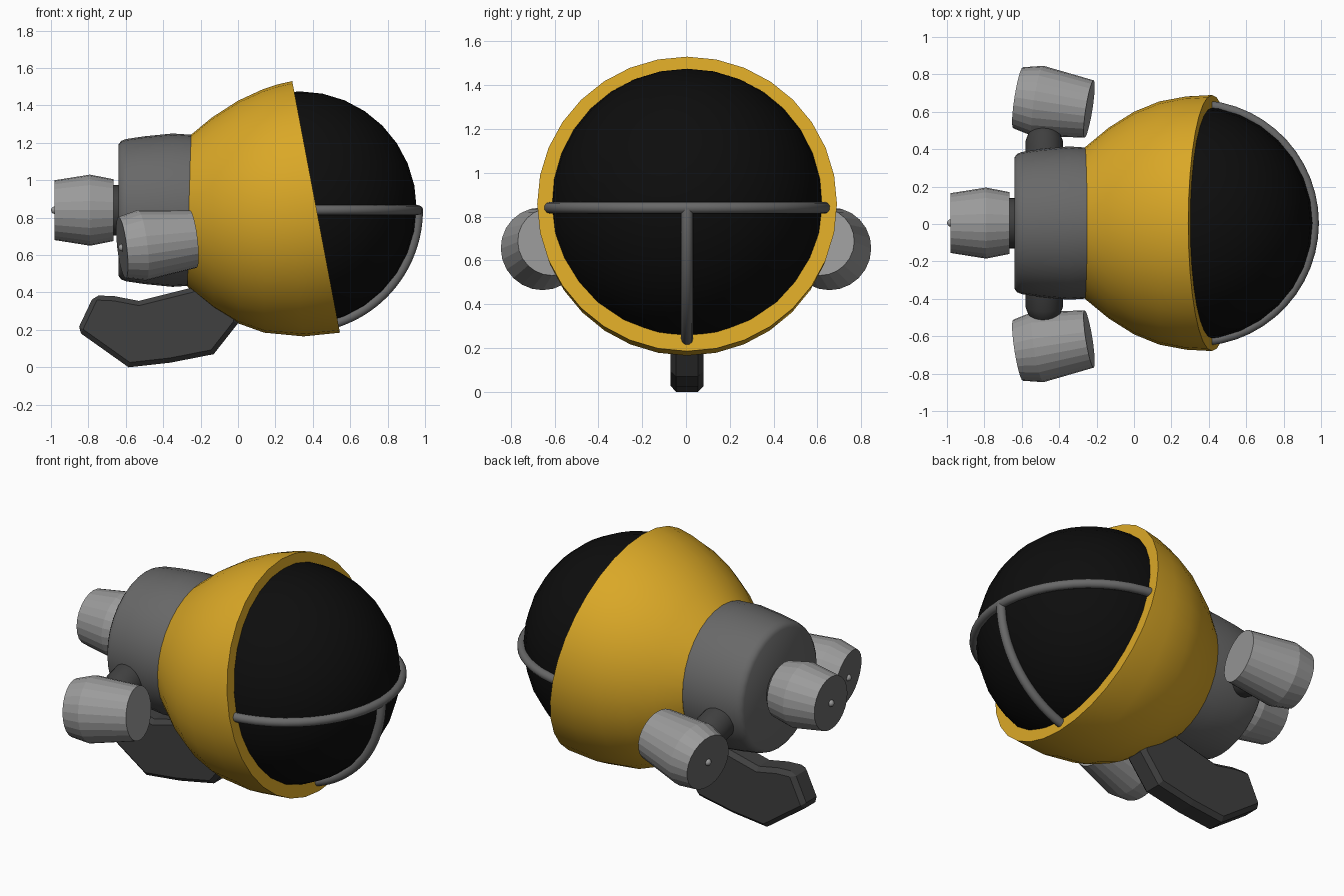
import bpy, bmesh, math
from mathutils import Vector

if "Cube" in bpy.data.objects:
    bpy.data.objects.remove(bpy.data.objects["Cube"])

X, Y, Z = Vector((1, 0, 0)), Vector((0, 1, 0)), Vector((0, 0, 1))
MID = 0.005  # side-to-side centre of the body


def material(name, *rgb):
    m = bpy.data.materials.new(name)
    m.use_nodes = True
    color = (*rgb, 1)
    m.diffuse_color = color
    bsdf = next(n for n in m.node_tree.nodes if n.type == "BSDF_PRINCIPLED")
    bsdf.inputs["Base Color"].default_value = color
    return m


yellow = material("hull yellow", 0.70, 0.39, 0.02)
black = material("glass black", 0.004, 0.004, 0.004)
mid_grey = material("mid grey", 0.14, 0.14, 0.14)
light_grey = material("light grey", 0.33, 0.33, 0.33)
dark_grey = material("dark grey", 0.05, 0.05, 0.05)


def finish(name, bm, mats, smooth=None):
    bmesh.ops.recalc_face_normals(bm, faces=bm.faces)
    mesh = bpy.data.meshes.new(name)
    bm.to_mesh(mesh)
    bm.free()
    obj = bpy.data.objects.new(name, mesh)
    bpy.context.collection.objects.link(obj)
    for m in mats:
        mesh.materials.append(m)
    if smooth:
        bpy.ops.object.select_all(action="DESELECT")
        obj.select_set(True)
        bpy.context.view_layer.objects.active = obj
        bpy.ops.object.shade_smooth_by_angle(angle=math.radians(smooth))
    return obj


def loft(name, rings, ref, sides, mats, smooth=None):
    """Skin circles given as (centre, axis, radius); the first cap takes the last material."""
    bm = bmesh.new()
    loops = []
    for centre, axis, radius in rings:
        axis = axis.normalized()
        u = (ref - axis * ref.dot(axis)).normalized()
        v = axis.cross(u)
        angles = [2 * math.pi * i / sides for i in range(sides)]
        loops.append([bm.verts.new(centre + (u * math.cos(a) + v * math.sin(a)) * radius)
                      for a in angles])
    for a, b in zip(loops, loops[1:]):
        for i in range(sides):
            j = (i + 1) % sides
            bm.faces.new((a[i], a[j], b[j], b[i]))
    bm.faces.new(loops[0]).material_index = len(mats) - 1
    bm.faces.new(loops[-1])
    return finish(name, bm, mats, smooth)


def ball(name, centre, radius, segments, mat):
    bm = bmesh.new()
    bmesh.ops.create_uvsphere(bm, u_segments=segments, v_segments=segments // 2, radius=radius)
    bmesh.ops.translate(bm, vec=centre, verts=bm.verts)
    return finish(name, bm, [mat], 60)


# Hull shell: rings progressively tilt toward the slanted front rim (top x, z, bottom x, z)
hull = []
for tx, tz, bx, bz in [(-.255, 1.24, -.27, .43), (-.14, 1.335, -.13, .315),
                       (0, 1.425, 0, .235), (.13, 1.485, .14, .185),
                       (.21, 1.512, .35, .165), (.29, 1.53, .545, .185)]:
    top, bottom = Vector((tx, MID, tz)), Vector((bx, MID, bz))
    hull.append(((top + bottom) / 2, Y.cross(top - bottom), (top - bottom).length / 2))
hull.append((hull[-1][0], hull[-1][1], 0.6))
loft("hull", hull, Y, 32, [yellow], 40)

# Glass dome
dome_centre = Vector((0.33, MID, 0.85))
ball("glass_dome", dome_centre, 0.625, 32, black)


# Window bars following the dome
def bar(name, start, end, side, ref):
    rings = []
    for i in range(25):
        a = math.radians(start + (end - start) * i / 24)
        out = X * math.cos(a) + side * math.sin(a)
        along = side * math.cos(a) - X * math.sin(a)
        rings.append((dome_centre - Z * 0.01 + out * 0.633, along, 0.027))
    loft(name, rings, ref, 10, [mid_grey], 50)


bar("horizontal_bar", -85, 85, Y, Z)
bar("vertical_bar", -73, 0, Z, Y)

# Rear body
body = [(-.64, .35), (-.625, .37), (-.6, .38), (-.5, .395), (-.35, .41), (-.2, .40)]
loft("rear_body", [(Vector((x, MID, .84)), X, r) for x, r in body], Y, 32, [mid_grey], 50)


# Engines: tapered barrels with a dark rear disc and a small nozzle
def engine(name, rear, front, profile):
    axis = (front - rear).normalized()
    rings = [(rear.lerp(front, t), axis, r) for t, r in profile]
    loft(name, rings, Z, 24, [light_grey, mid_grey])
    ball(name + "_nozzle", rear, 0.02, 12, light_grey)


engine("rear_engine", Vector((-.98, MID, .84)), Vector((-.665, MID, .84)),
       [(0, .16), (.6, .19), (1, .165)])
loft("rear_engine_mount", [(Vector((x, MID, .84)), X, .135) for x in (-.68, -.63)],
     Y, 24, [dark_grey], 40)

for s, label in ((1, "left"), (-1, "right")):
    engine(label + "_engine", Vector((-.62, s * .675, .64)), Vector((-.24, s * .615, .685)),
           [(0, .165), (.28, .19), (1, .155)])
    inner, outer = Vector((-.48, s * .34, .74)), Vector((-.48, s * .53, .69))
    mount = [(0, .1), (.55, .1), (.75, .085), (1, .05)]
    loft(label + "_engine_mount",
         [(inner.lerp(outer, t), outer - inner, r) for t, r in mount], X, 20, [dark_grey], 50)

# Lower tail fin: side outline extruded across and chamfered
outline = [(-.77, .385), (-.86, .195), (-.585, 0), (-.36, .025), (-.13, .07),
           (0, .235), (0, .4), (-.2, .46), (-.25, .425), (-.53, .355), (-.66, .38)]
bm = bmesh.new()
face = bm.faces.new([bm.verts.new((x, -.075, z)) for x, z in outline])
side = bmesh.ops.extrude_face_region(bm, geom=[face])
moved = [g for g in side["geom"] if isinstance(g, bmesh.types.BMVert)]
bmesh.ops.translate(bm, vec=(0, .15, 0), verts=moved)
bmesh.ops.translate(bm, vec=(0, MID, 0), verts=bm.verts)
fin = finish("tail_fin", bm, [dark_grey])
chamfer = fin.modifiers.new("chamfer", "BEVEL")
chamfer.width = 0.025
chamfer.segments = 1
chamfer.limit_method = "ANGLE"
chamfer.angle_limit = math.radians(60)
